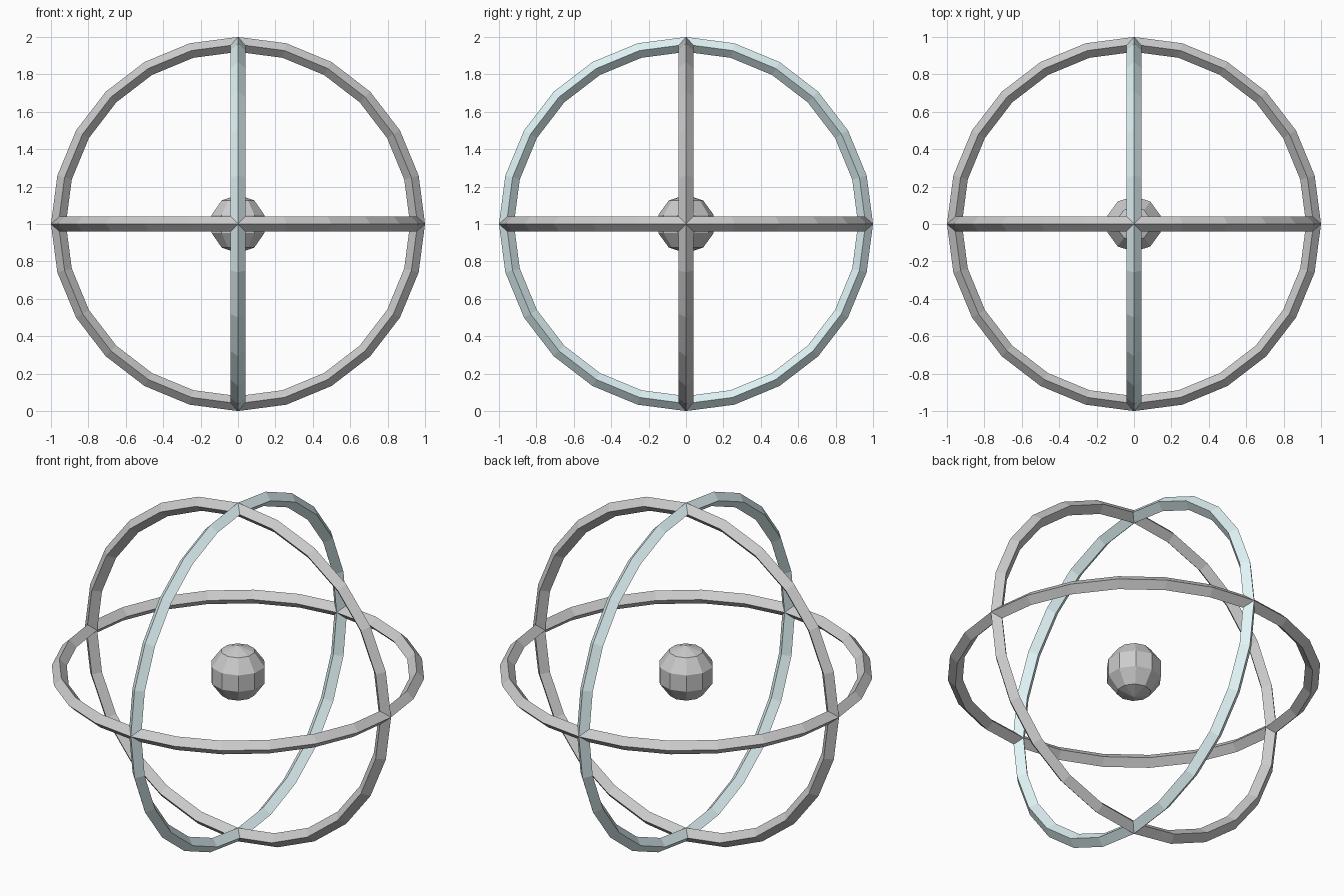
import bpy
from math import pi

if "Cube" in bpy.data.objects:
    bpy.data.objects.remove(bpy.data.objects["Cube"])

CENTRE = (0, 0, 1)


def ring(name, rotation):
    # 24-sided hoop with a diamond cross-section
    bpy.ops.mesh.primitive_torus_add(
        major_segments=24, minor_segments=4,
        major_radius=0.96, minor_radius=0.04,
        location=CENTRE, rotation=rotation)
    obj = bpy.context.object
    obj.name = name
    bpy.ops.object.shade_flat()
    return obj


# Three perpendicular rings
ring("horizontal_ring", (0, 0, 0))
ring("front_ring", (pi / 2, 0, 0))
side = ring("side_ring", (0, pi / 2, 0))

# Pale blue accent on the side ring
blue = bpy.data.materials.new("pale_blue")
blue.diffuse_color = (0.76, 0.92, 0.94, 1)
blue.use_nodes = True
blue.node_tree.nodes["Principled BSDF"].inputs["Base Color"].default_value = blue.diffuse_color
side.data.materials.append(blue)

# Low-poly core, with a corner pointing along x
bpy.ops.mesh.primitive_uv_sphere_add(
    segments=10, ring_count=5, radius=0.156, location=CENTRE)
core = bpy.context.object
core.name = "core"
bpy.ops.object.shade_flat()
